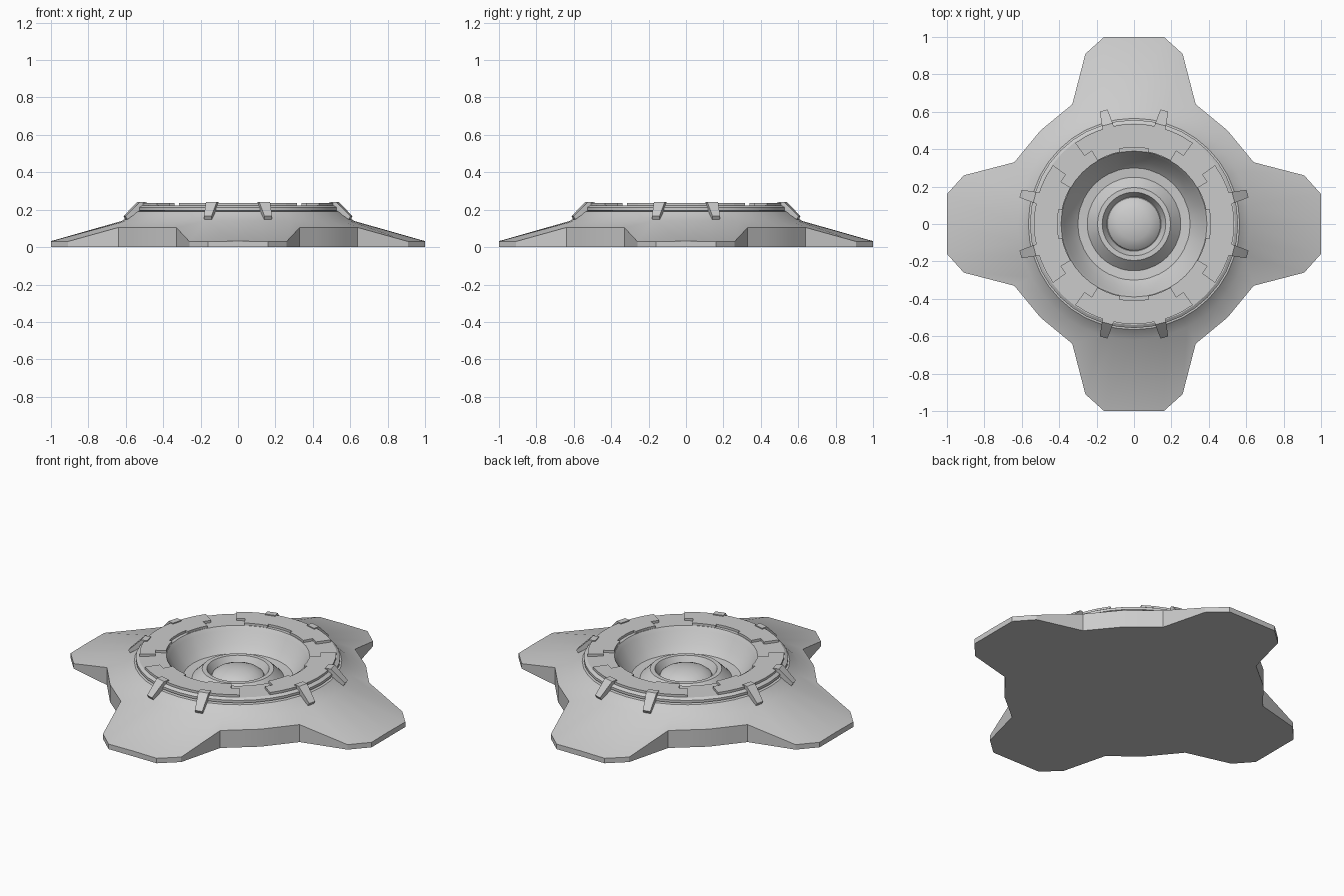
import bpy, bmesh
from math import radians, sin, cos, atan2, hypot
from mathutils import Matrix

if "Cube" in bpy.data.objects:
    bpy.data.objects.remove(bpy.data.objects["Cube"])


def finish(name, bm, smooth=True):
    bmesh.ops.recalc_face_normals(bm, faces=bm.faces[:])
    me = bpy.data.meshes.new(name)
    bm.to_mesh(me)
    bm.free()
    ob = bpy.data.objects.new(name, me)
    bpy.context.collection.objects.link(ob)
    if smooth:
        bpy.ops.object.select_all(action='DESELECT')
        bpy.context.view_layer.objects.active = ob
        ob.select_set(True)
        bpy.ops.object.shade_smooth_by_angle(angle=radians(28))
    return ob


def skin(bm, loops):
    for a, b in zip(loops, loops[1:]):
        n = len(a)
        for i in range(n):
            j = (i + 1) % n
            bm.faces.new((a[i], a[j], b[j], b[i]))


def prism(name, pts, z0, z1, rot=0):
    bm = bmesh.new()
    low = [bm.verts.new((x, y, z0)) for x, y in pts]
    top = [bm.verts.new((x, y, z1)) for x, y in pts]
    skin(bm, [low, top])
    bm.faces.new(low)
    bm.faces.new(top)
    bm.transform(Matrix.Rotation(rot, 4, 'Z'))
    return finish(name, bm, False)


# Four-armed outline: one quadrant of (x, y, edge height), repeated by rotation
quad = [(1, 0, .032), (1, .16, .03), (.91, .26, .03), (.64, .33, .105), (.57, .415, .105),
        (.5, .5, .105), (.415, .57, .105), (.33, .64, .105), (.26, .91, .03), (.16, 1, .03)]
outline = []
for k in range(4):
    c, s = round(cos(radians(90 * k))), round(sin(radians(90 * k)))
    outline += [(c * x - s * y, s * x + c * y, z) for x, y, z in quad]
angles = [atan2(y, x) for x, y, z in outline]

# Base body: skirt, raised collar, bowl and central socket in one skin
profile = [(.62, .14), (.565, .19), (.545, .192), (.556, .197), (.556, .212), (.54, .222),
           (.39, .222), (.375, .2), (.34, .135), (.30, .095), (.25, .09),
           (.195, .145), (.17, .145), (.145, .10)]
bm = bmesh.new()
loops = [[bm.verts.new((x, y, 0)) for x, y, z in outline],
         [bm.verts.new(p) for p in outline]]
for r, z in profile:
    loops.append([bm.verts.new((r * cos(a), r * sin(a), z)) for a in angles])
skin(bm, loops)
bm.faces.new(loops[0])
bm.faces.new(loops[-1])
finish("base_body", bm)

# Central dome
bm = bmesh.new()
loops = []
for t in (0, 18, 36, 54, 72, 84):
    r, z = .145 * cos(radians(t)), .095 + .06 * sin(radians(t))
    loops.append([bm.verts.new((r * cos(a), r * sin(a), z)) for a in angles])
skin(bm, loops)
bm.faces.new(loops[0])
bm.faces.new(loops[-1])
finish("center_dome", bm)


def arc(r, a0, a1, n):
    return [(r * cos(radians(a0 + (a1 - a0) * i / n)),
             r * sin(radians(a0 + (a1 - a0) * i / n))) for i in range(n + 1)]


# Four stepped collar plates with a notch on the inner edge
plate = (arc(.535, -36, 36, 10) + arc(.45, 36, 30, 1) + arc(.392, 30, 11, 3)
         + arc(.41, 11, -11, 3) + arc(.392, -11, -30, 3) + arc(.45, -30, -36, 1))
for k in range(4):
    prism(f"collar_plate_{k + 1}", plate, .215, .236, radians(90 * k))

# Eight tapered clips hooked over the collar edge
section = [(.515, .242, .030), (.55, .242, .030), (.628, .165, .021),
           (.618, .148, .021), (.55, .195, .027), (.515, .21, .030)]
for k in range(4):
    for side in (-1, 1):
        bm = bmesh.new()
        sides = [[bm.verts.new((r, w * s, z)) for r, z, w in section] for s in (-1, 1)]
        skin(bm, sides)
        for loop in sides:
            bm.faces.new(loop)
        bm.transform(Matrix.Rotation(radians(90 * k + side * 15), 4, 'Z'))
        finish(f"clip_{k * 2 + (side > 0) + 1}", bm, False)
